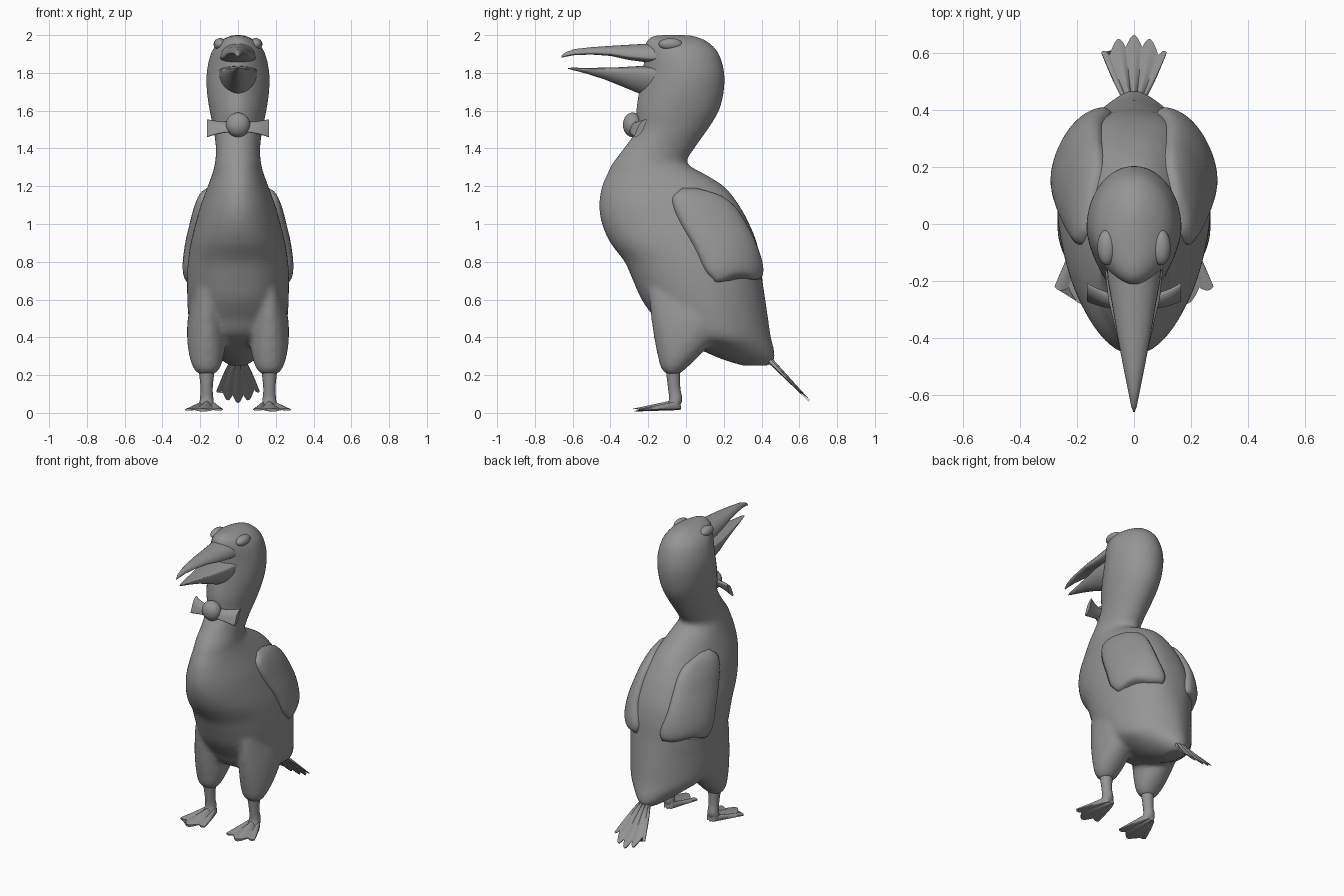
import bpy, bmesh
from math import sin, cos, pi, radians
from mathutils import Vector

cube = bpy.data.objects.get("Cube")
if cube:
    bpy.data.objects.remove(cube)

GREY = (0.3, 0.3, 0.3, 1)
grey = bpy.data.materials.new("plain grey")
grey.use_nodes = True
grey.diffuse_color = GREY
grey.node_tree.nodes["Principled BSDF"].inputs["Base Color"].default_value = GREY


def power(value, exponent):
    """Signed power, used to square off or sharpen an oval."""
    return (1 if value >= 0 else -1) * abs(value) ** exponent


def lookup(table, key):
    """Smoothly interpolate the rows of a table sorted by rising first column."""
    key = min(max(key, table[0][0]), table[-1][0])
    for i in range(len(table) - 1):
        low, high = table[i], table[i + 1]
        if key <= high[0]:
            before, after = table[max(i - 1, 0)], table[min(i + 2, len(table) - 1)]
            span = high[0] - low[0]
            f = (key - low[0]) / span
            result = []
            for c in range(1, len(low)):
                m0 = (high[c] - before[c]) / (high[0] - before[0]) * span
                m1 = (after[c] - low[c]) / (after[0] - low[0]) * span
                g = f * f
                h = g * f
                result.append((2 * h - 3 * g + 1) * low[c] + (h - 2 * g + f) * m0
                              + (3 * g - 2 * h) * high[c] + (h - g) * m1)
            return result


def loft(bm, rings):
    """Skin a closed tube over rings of equal length."""
    rows = [[bm.verts.new(p) for p in ring] for ring in rings]
    n = len(rows[0])
    for a, b in zip(rows, rows[1:]):
        for i in range(n):
            j = (i + 1) % n
            bm.faces.new((a[i], a[j], b[j], b[i]))
    bm.faces.new(rows[0])
    bm.faces.new(rows[-1])


def finish(name, bm, mirror=False):
    bmesh.ops.recalc_face_normals(bm, faces=bm.faces)
    mesh = bpy.data.meshes.new(name)
    bm.to_mesh(mesh)
    bm.free()
    mesh.materials.append(grey)
    mesh.shade_smooth()
    mesh.set_sharp_from_angle(angle=radians(60))
    obj = bpy.data.objects.new(name, mesh)
    bpy.context.collection.objects.link(obj)
    if mirror:
        obj.modifiers.new("mirror", "MIRROR").use_mirror_merge = False
    return obj


def make(name, rings, mirror=False):
    bm = bmesh.new()
    loft(bm, rings)
    return finish(name, bm, mirror)


def ball(name, place, size, mirror=False):
    bm = bmesh.new()
    bmesh.ops.create_uvsphere(bm, u_segments=32, v_segments=16, radius=1)
    bmesh.ops.scale(bm, vec=size, verts=bm.verts)
    bmesh.ops.translate(bm, vec=place, verts=bm.verts)
    return finish(name, bm, mirror)


# Torso profile: height, front, back, half width
BODY = [
    (.25, .3, .44, .04), (.28, .2, .47, .09), (.34, .06, .465, .17),
    (.4, -.09, .45, .24), (.5, -.165, .435, .262), (.6, -.235, .42, .268),
    (.7, -.28, .405, .27), (.8, -.325, .395, .265), (.9, -.4, .375, .25),
    (1, -.445, .335, .225), (1.1, -.46, .28, .197), (1.2, -.445, .2, .16),
    (1.27, -.415, .09, .135), (1.32, -.39, .005, .122), (1.4, -.33, .045, .117),
    (1.5, -.265, .115, .13), (1.6, -.265, .175, .15), (1.7, -.25, .2, .165),
    (1.8, -.23, .203, .166), (1.9, -.22, .175, .145), (1.95, -.215, .135, .115),
    (1.985, -.2, .08, .07), (2, -.165, .03, .03)]
# Sharpness of the front and back of the oval by height
SHARP = [(.25, 1, 1.1), (.45, .95, 1.15), (.75, .95, .85), (1.05, 1, .8),
         (1.25, 1, 1), (1.5, 1.05, 1), (1.8, 1.25, 1), (2, 1, 1)]


def body_point(z, t, offset=0):
    """Point on the torso; t runs from the front (zero) round to the back (pi)."""
    front, back, width = lookup(BODY, z)
    sharp_front, sharp_back = lookup(SHARP, z)
    e = sharp_front if cos(t) > 0 else sharp_back
    x = width * power(sin(t), e) + offset * sin(t)
    y = (front + back) / 2 - (back - front) / 2 * power(cos(t), e) - offset * cos(t)
    return (x, y, z)


def turn(n):
    return [2 * pi * i / n for i in range(n)]


def column(x, rows, n=24):
    """Upright limb: rows of height, front, back and half width."""
    rings = []
    steps = 16
    for i in range(steps + 1):
        z = rows[0][0] + (rows[-1][0] - rows[0][0]) * i / steps
        f, b, w = lookup(rows, z)
        rings.append([(x + w * sin(t), (f + b) / 2 - (b - f) / 2 * cos(t), z)
                      for t in turn(n)])
    return rings


# Body: torso and thighs fused into one smooth skin
bm = bmesh.new()
heights = [.25 + 1.75 * i / 90 for i in range(91)]
loft(bm, [[body_point(z, t) for t in turn(64)] for z in heights])
THIGH = [(.205, -.105, -.035, .045), (.23, -.13, -.005, .068), (.3, -.15, .07, .092),
         (.4, -.17, .16, .104), (.5, -.185, .22, .1), (.65, -.2, .2, .07)]
for side in (1, -1):
    loft(bm, column(.166 * side, THIGH))
body = finish("body", bm)
remesh = body.modifiers.new("fuse", "REMESH")
remesh.mode = "VOXEL"
remesh.voxel_size = .014
remesh.use_smooth_shade = True
soften = body.modifiers.new("soften", "SMOOTH")
soften.factor = .5
soften.iterations = 8

# Shanks
SHANK = [(.03, -.105, -.035, .04), (.07, -.09, -.02, .036),
         (.13, -.095, -.03, .032), (.25, -.11, -.03, .045)]
make("shanks", column(.166, SHANK), True)

# Wings: shells hugging the sides of the torso, with front and back angles by height
WING = [(.69, 104, 160), (.76, 96, 166), (.89, 94, 159), (1.02, 92, 154),
        (1.1, 92, 150), (1.15, 95, 141), (1.19, 106, 120)]
rings = []
columns, rows = 24, 30
for j in range(rows + 1):
    v = j / rows
    outer, inner = [], []
    for i in range(columns + 1):
        u = i / columns
        bottom = .71 + .018 * sin(u * 8 - 2) * (1 - u)
        z = bottom + (1.19 - bottom) * v
        start, end = lookup(WING, z)
        t = radians(start + (end - start) * u)
        rim = (1 - abs(2 * u - 1) ** 4) ** .5 * (1 - abs(2 * v - 1) ** 8) ** .5
        outer.append(body_point(z, t, .008 + .032 * rim))
        inner.append(body_point(z, t, -.02))
    rings.append(outer + inner[::-1])
make("wings", rings, True)


def fan(name, base, tip, narrow, wide, thick, lobes, curve, mirror=False):
    """Spread foot or tail with ridged, scalloped lobes."""
    base, along = Vector(base), Vector(tip) - Vector(base)
    side = Vector((-along.y, along.x, 0)).normalized()
    up = along.cross(side).normalized()
    up = up if up.z > 0 else -up
    n, rings = 40, []
    for j in range(17):
        v = j / 16
        top, under = [], []
        for i in range(n + 1):
            u = 2 * i / n - 1
            ridge = abs(cos(pi * u * (lobes - 1) / 2))
            reach = v * (1 - curve * u * u - .16 * (1 - ridge) * v)
            half = (narrow + (wide - narrow) * v ** .8) * u
            rim = .4 + .6 * (1 - u ** 6)
            h = thick * (1 - .75 * v) * (.4 + .6 * ridge) * rim
            p = base + along * reach + side * half
            top.append(p + up * h)
            under.append(p - up * h * .5)
        rings.append(top + under[::-1])
    return make(name, rings, mirror)


fan("feet", (.16, -.03, .035), (.185, -.28, .012), .025, .1, .04, 3, .2, True)
fan("tail", (0, .43, .285), (0, .66, .055), .03, .115, .022, 5, .25)


def beak(name, stations, arch, belly):
    """Half of the beak: stations of y, top, bottom and half width."""
    rings = []
    for y, top, bottom, width in stations:
        mid = bottom + (top - bottom) * belly
        ring = []
        for t in turn(28):
            height = (top - mid) if sin(t) > 0 else (mid - bottom)
            ring.append((width * power(cos(t), arch), y, mid + height * sin(t)))
        rings.append(ring)
    make(name, rings)


beak("upper_beak", [
    (-.1, 1.965, 1.85, .1), (-.2, 1.955, 1.855, .092), (-.3, 1.949, 1.868, .074),
    (-.4, 1.943, 1.89, .057), (-.5, 1.936, 1.897, .038), (-.59, 1.926, 1.894, .02),
    (-.64, 1.908, 1.885, .01), (-.66, 1.89, 1.88, .003)], 1, .25)
beak("lower_beak", [
    (-.13, 1.84, 1.64, .105), (-.27, 1.835, 1.7, .09), (-.35, 1.83, 1.733, .07),
    (-.43, 1.828, 1.765, .052), (-.53, 1.826, 1.797, .03), (-.6, 1.828, 1.815, .013),
    (-.625, 1.826, 1.822, .003)], 1.25, .85)

# Eyes
ball("eyes", (.095, -.082, 1.952), (.034, .063, .032), True)

# Bow tie: round knot and flaring loops
ball("bow_knot", (0, -.282, 1.525), (.064, .052, .065))
rings = []
for i in range(9):
    f = i / 8
    tall, deep = .028 + .02 * f * f, .016 + .004 * sin(f * pi)
    rings.append([(.03 + .135 * f, -.275 + .035 * f * f + deep * cos(t) + .6 * tall * sin(t),
                   1.515 - .008 * f + tall * power(sin(t), .7)) for t in turn(24)])
make("bow_loops", rings, True)
